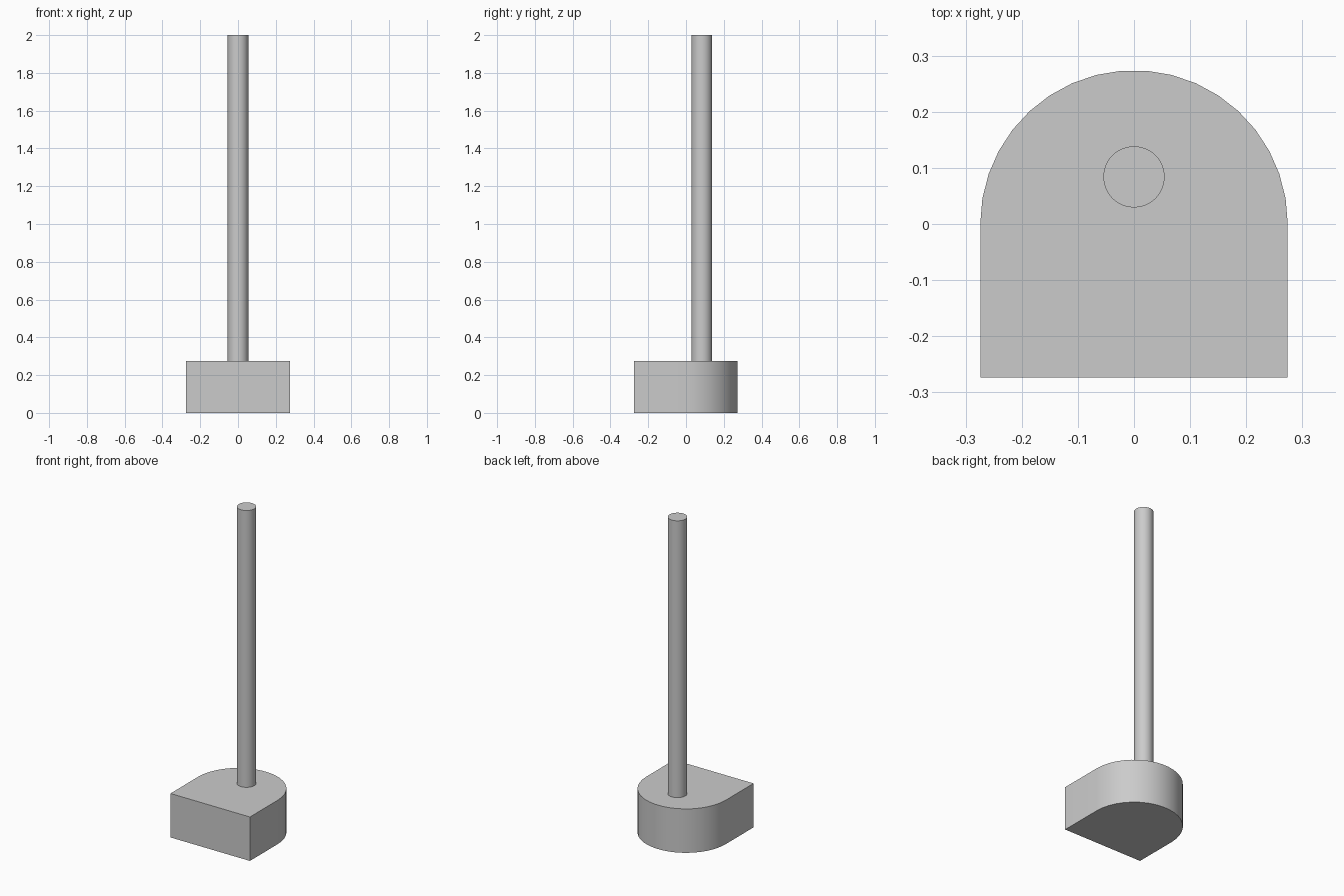
import bpy, bmesh, math

if "Cube" in bpy.data.objects:
    bpy.data.objects.remove(bpy.data.objects["Cube"])

R = 0.274          # half width of the base and radius of its rounded back
H = 0.274          # base height
ROD_R, ROD_Y, TOP = 0.0545, 0.084, 2.0

grey = bpy.data.materials.new("light grey")
grey.diffuse_color = (0.6, 0.6, 0.6, 1)
grey.use_nodes = True
grey.node_tree.nodes["Principled BSDF"].inputs["Base Color"].default_value = grey.diffuse_color


def prism(name, outline, z0, z1):
    """Extrude a closed outline straight up from z0 to z1."""
    bm = bmesh.new()
    face = bm.faces.new([bm.verts.new((x, y, z0)) for x, y in outline])
    up = bmesh.ops.extrude_face_region(bm, geom=[face], use_keep_orig=True)
    for v in up["geom"]:
        if isinstance(v, bmesh.types.BMVert):
            v.co.z = z1
    bmesh.ops.recalc_face_normals(bm, faces=bm.faces)
    mesh = bpy.data.meshes.new(name)
    bm.to_mesh(mesh)
    bm.free()
    mesh.materials.append(grey)
    obj = bpy.data.objects.new(name, mesh)
    bpy.context.collection.objects.link(obj)
    bpy.ops.object.select_all(action="DESELECT")
    obj.select_set(True)
    bpy.context.view_layer.objects.active = obj
    bpy.ops.object.shade_smooth_by_angle(angle=math.radians(30))
    return obj


def arc(radius, cy, sweep, steps, count):
    return [(radius * math.cos(sweep * i / steps), cy + radius * math.sin(sweep * i / steps))
            for i in range(count)]


# Base: square front with a half-round back
prism("base", [(-R, -R), (R, -R)] + arc(R, 0, math.pi, 19, 20), 0, H)

# Upright rod standing on the base
prism("rod", arc(ROD_R, ROD_Y, 2 * math.pi, 48, 48), H, TOP)
